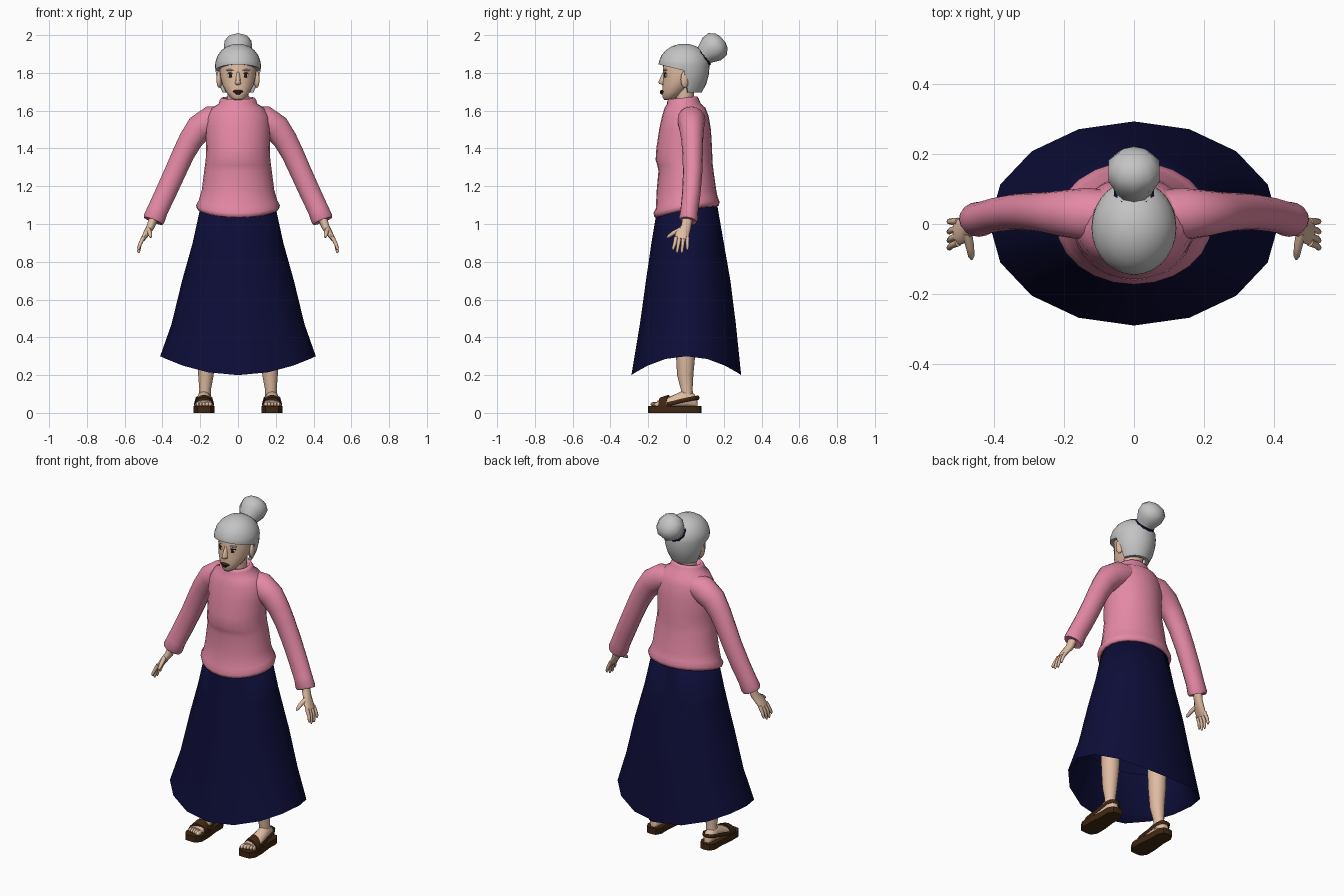
import bpy, bmesh, math
from mathutils import Vector, Matrix


def mat(name, rgb):
    m = bpy.data.materials.new(name)
    m.diffuse_color = (*rgb, 1)
    return m


PINK = mat("pink knit", (0.78, 0.25, 0.38))
NAVY = mat("navy cloth", (0.004, 0.004, 0.04))
SKIN = mat("skin", (0.74, 0.50, 0.36))
GREY = mat("grey hair", (0.55, 0.55, 0.55))
BROWN = mat("brown leather", (0.05, 0.02, 0.006))
DARK = mat("dark lips", (0.045, 0.012, 0.008))
IRIS = mat("dark brown eye", (0.03, 0.012, 0.005))
WHITE = mat("eye white", (0.75, 0.7, 0.65))


def finish(name, bm, material, mirror=False, angle=60):
    bmesh.ops.recalc_face_normals(bm, faces=bm.faces)
    me = bpy.data.meshes.new(name)
    bm.to_mesh(me)
    bm.free()
    me.materials.append(material)
    me.shade_smooth()
    me.set_sharp_from_angle(angle=math.radians(angle))
    ob = bpy.data.objects.new(name, me)
    bpy.context.collection.objects.link(ob)
    if mirror:
        ob.modifiers.new("mirror", 'MIRROR')
    return ob


def loft(name, rings, material, caps=(True, True), mirror=False, angle=60):
    bm = bmesh.new()
    vs = [[bm.verts.new(p) for p in r] for r in rings]
    n = len(vs[0])
    for a, b in zip(vs, vs[1:]):
        for i in range(n):
            bm.faces.new((a[i], a[(i + 1) % n], b[(i + 1) % n], b[i]))
    if caps[0]:
        bm.faces.new(vs[0])
    if caps[1]:
        bm.faces.new(vs[-1])
    return finish(name, bm, material, mirror, angle)


def oval(z, rx, yf, yb, n=24, lift=lambda s: 0):
    """Level oval ring from front y to back y; lift shifts z by sin(angle)."""
    cy, ry = (yf + yb) / 2, (yb - yf) / 2
    out = []
    for i in range(n):
        a = 2 * math.pi * i / n
        s = math.sin(a)
        out.append((rx * math.cos(a), cy + ry * s, z + lift(s)))
    return out


def tube(name, pts, material, n=12, ref=(0, 1, 0), mirror=True):
    """Tube along points (x, y, z, radius along ref, other radius)."""
    ps = [Vector(p[:3]) for p in pts]
    rings = []
    for i, p in enumerate(pts):
        t = (ps[min(i + 1, len(ps) - 1)] - ps[max(i - 1, 0)]).normalized()
        u = Vector(ref)
        u = (u - t * u.dot(t)).normalized()
        v = t.cross(u)
        rings.append([ps[i] + u * p[3] * math.cos(2 * math.pi * k / n)
                      + v * p[4] * math.sin(2 * math.pi * k / n) for k in range(n)])
    return loft(name, rings, material, mirror=mirror)


def ball(name, loc, size, material, mirror=False, turn=0, seg=12):
    bm = bmesh.new()
    bmesh.ops.create_uvsphere(bm, u_segments=seg, v_segments=8, radius=1)
    m = Matrix.Translation(loc) @ Matrix.Rotation(turn, 4, 'Z') @ Matrix.Diagonal((*size, 1))
    bmesh.ops.transform(bm, matrix=m, verts=bm.verts)
    return finish(name, bm, material, mirror, 180)


# Skirt: 16-sided flare, hem rising at the sides, turned inward below
dip = lambda s: -0.1 * s * s
loft("skirt", [oval(1.13, 0.19, -0.145, 0.16, 16), oval(0.9, 0.24, -0.183, 0.2, 16),
               oval(0.7, 0.296, -0.212, 0.235, 16), oval(0.47, 0.352, -0.244, 0.264, 16),
               oval(0.3, 0.412, -0.289, 0.292, 16, dip),
               oval(0.33, 0.37, -0.255, 0.26, 16, dip),
               oval(0.5, 0.325, -0.225, 0.24, 16)], NAVY, (True, False), angle=80)

# Sweater body, rolled hem tilted up at the back, round collar
hem = lambda s: 0.03 * s - 0.012 * s * s
body = [(1.10, .19, -.145, .155), (1.075, .205, -.158, .165), (1.08, .217, -.168, .174),
        (1.10, .222, -.172, .178), (1.125, .208, -.16, .168)]
rings = [oval(*r, lift=hem) for r in body]
body = [(1.18, .192, -.155, .16), (1.28, .179, -.146, .146), (1.31, .175, -.152, .142),
        (1.34, .171, -.161, .14), (1.40, .169, -.157, .138), (1.50, .172, -.142, .132),
        (1.57, .165, -.127, .12), (1.615, .137, -.113, .103), (1.637, .102, -.1, .078)]
rings += [oval(*r) for r in body]
tilt = lambda s: 0.008 * s
rings += [oval(*r, lift=tilt) for r in [(1.655, .097, -.1, .068), (1.668, .088, -.093, .06),
                                        (1.668, .076, -.08, .052), (1.645, .066, -.07, .045)]]
loft("sweater", rings, PINK, angle=100)

# Sleeves
tube("sleeves", [(.07, .025, 1.565, .07, .06), (.135, .028, 1.55, .075, .078), (.205, .03, 1.507, .066, .073),
                 (.25, .033, 1.445, .058, .064), (.29, .035, 1.37, .054, .059), (.335, .035, 1.27, .051, .057),
                 (.385, .028, 1.16, .049, .056), (.425, .018, 1.075, .047, .055), (.443, .013, 1.03, .05, .058),
                 (.449, .012, 1.016, .045, .053), (.445, .012, 1.025, .03, .03)], PINK, 16)

# Hands with four fingers and a thumb
tube("palms", [(.445, .01, 1.04, .027, .025), (.463, .0, .985, .027, .021),
               (.485, -.018, .95, .037, .017), (.505, -.024, .918, .038, .012)], SKIN)
for k, (y0, y1, z1) in enumerate([(-.053, -.068, .862), (-.034, -.047, .846),
                                  (-.013, -.022, .846), (.007, .007, .862)]):
    tube(f"finger_{k + 1}", [(.500, y0, .93, .011, .011), (.519, (y0 + y1) / 2, .893, .0095, .0095),
                             (.526, y1, z1 + .01, .008, .008), (.526, y1, z1, .004, .004)], SKIN, 8)
tube("thumbs", [(.475, -.025, .972, .014, .014), (.467, -.065, .953, .012, .012),
                (.463, -.092, .935, .009, .009), (.462, -.1, .928, .004, .004)], SKIN, 8, (0, 0, 1))

# Legs and feet
tube("legs", [(.165, 0, .65, .06, .06), (.168, -.002, .32, .052, .05), (.17, -.004, .2, .043, .041),
              (.174, .004, .125, .031, .031), (.178, .006, .06, .034, .033)], SKIN)
foot = []
for y, w, top in [(.06, .018, .07), (.045, .03, .1), (0, .034, .125), (-.05, .038, .102),
                  (-.1, .043, .08), (-.15, .045, .065)]:
    h = (top - .025) / 2
    foot.append([(.18 + w * math.cos(a), y, .025 + h + h * math.sin(a))
                 for a in [2 * math.pi * i / 12 for i in range(12)]])
loft("feet", foot, SKIN, mirror=True)
for k in range(5):
    ball(f"toe_{k + 1}", (.148 + .0165 * k, -.162 + .005 * k, .045),
         (.012 - .001 * k, .026, .014), SKIN, True, seg=8)

# Sandals: thick sole, band over the forefoot, loop round the heel
half = [(0, -.2), (.035, -.197), (.055, -.165), (.055, -.1), (.046, -.02), (.047, .045), (.03, .075), (0, .081)]
outline = half + [(-x, y) for x, y in half[-2:0:-1]]
loft("sandal_soles", [[(.18 + x, y, z) for x, y in outline] for z in (0, .036)], BROWN, mirror=True, angle=40)
band = []
for y, w, top in [(-.092, .042, .08), (-.092, .05, .096), (-.135, .053, .082), (-.135, .045, .068)]:
    band.append([(.18 + w * math.cos(a), y - .012 * math.cos(a), .028 + (top - .028) * math.sin(a))
                 for a in [math.pi * i / 9 for i in range(10)]])
loft("sandal_bands", band, BROWN, (False, False), True)
loop = [(.048, -.1, .045), (.043, -.03, .062), (.04, .03, .075), (.024, .058, .08)]
loop += [(0, .066, .08)] + [(-x, y, z) for x, y, z in loop[::-1]]
tube("heel_straps", [(.18 + x, y, z, .011, .005) for x, y, z in loop], BROWN, 8, (0, 0, 1))

# Neck, head, ears, nose
tube("neck", [(0, .0, 1.58, .05, .058), (0, -.008, 1.66, .047, .055), (0, -.005, 1.75, .055, .06)],
     SKIN, mirror=False)
loft("head", [oval(*r) for r in [(1.657, .02, -.115, -.08), (1.668, .04, -.123, -.05), (1.70, .064, -.126, .0),
                                 (1.74, .084, -.124, .04), (1.78, .094, -.12, .08), (1.85, .1, -.122, .1),
                                 (1.90, .088, -.1, .09), (1.93, .05, -.05, .05)]], SKIN)
ball("ears", (.099, -.006, 1.765), (.014, .023, .045), SKIN, True, .3)
loft("nose", [[(-w, -.112, z), (-w * .45, y, z), (w * .45, y, z), (w, -.112, z)]
              for z, w, y in [(1.735, .014, -.122), (1.743, .02, -.144), (1.755, .016, -.145), (1.805, .009, -.122)]],
     SKIN, angle=80)

# Painted face: eyes, brows, lips
ball("eye_whites", (.041, -.108, 1.786), (.0165, .005, .0105), WHITE, True, .4)
ball("irises", (.040, -.111, 1.786), (.0095, .005, .0115), IRIS, True, .4)
ball("eyelashes", (.042, -.109, 1.798), (.019, .006, .003), IRIS, True, .4)
ball("eyebrows", (.044, -.109, 1.815), (.022, .005, .005), GREY, True, .4)
ball("lips", (0, -.123, 1.702), (.028, .015, .008), DARK)
ball("lower_lip", (0, -.124, 1.695), (.017, .015, .01), DARK)

# Hair cap: short fringe in front, down to the nape behind the ears
N = 28
az = [2 * math.pi * i / N for i in range(N)]


def hair_ring(zf, shrink=1):
    out = []
    for a in az:
        s = math.sin(a)
        low = 1.812 + .033 * max(0, -s) if s < .1 else 1.695
        z = zf(low)
        r = math.sqrt(1 - ((z - 1.84) / (.115 if z > 1.84 else .2)) ** 2) * shrink
        out.append((.121 * r * math.cos(a), -.01 + .135 * r * s, z))
    return out


rows = [hair_ring(lambda low, p=p: 1.84 + .115 * math.cos(math.radians(p))) for p in (10, 28, 46, 64, 80)]
rows += [hair_ring(lambda low, t=t: 1.855 + (low - 1.855) * t) for t in (.1, .4, .7, 1)]
rows.append(hair_ring(lambda low: low, .8))
loft("hair", rows, GREY, (True, False))


# Bun and its tie, lathed round an axis leaning up and back
def bun_ring(along, r, n=10):
    c = Vector((0, .09, 1.888)) + Vector((0, .77, .64)) * along
    return [c + Vector((1, 0, 0)) * r * math.cos(a) + Vector((0, -.64, .77)) * r * math.sin(a)
            for a in [2 * math.pi * (i + .5) / n for i in range(n)]]


loft("bun", [bun_ring(*p) for p in [(-.03, .05), (.005, .052), (.02, .058), (.06, .077),
                                    (.1, .076), (.128, .05), (.138, .02)]], GREY)
loft("hair_tie", [bun_ring(*p) for p in [(-.012, .045), (-.01, .059), (.006, .06), (.008, .045)]], NAVY)
